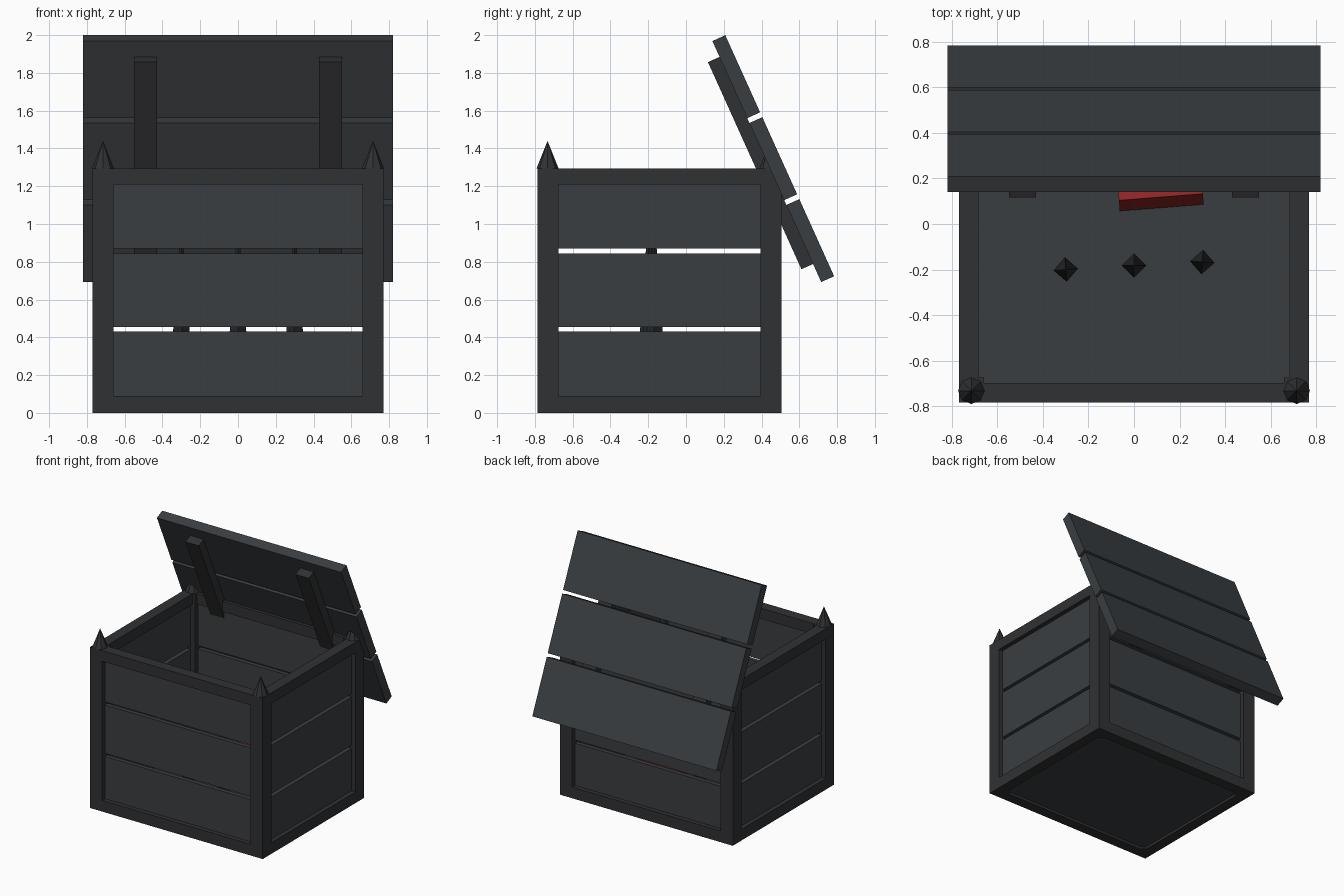
import bpy, bmesh
from math import radians
from mathutils import Matrix, Vector

if "Cube" in bpy.data.objects:
    bpy.data.objects.remove(bpy.data.objects["Cube"])


def material(name, rgb):
    m = bpy.data.materials.new(name)
    m.diffuse_color = (*rgb, 1)
    m.use_nodes = True
    m.node_tree.nodes["Principled BSDF"].inputs["Base Color"].default_value = m.diffuse_color
    return m


FRAME = material("dark_frame", (0.03, 0.031, 0.034))
PLANK = material("slate_plank", (0.042, 0.048, 0.053))
IRON = material("black_iron", (0.02, 0.021, 0.023))
RED = material("red_cover", (0.3, 0.02, 0.02))


def add(name, bm, mat, matrix=Matrix()):
    me = bpy.data.meshes.new(name)
    bm.to_mesh(me)
    bm.free()
    me.materials.append(mat)
    ob = bpy.data.objects.new(name, me)
    ob.matrix_world = matrix
    bpy.context.collection.objects.link(ob)
    return ob


def box(name, x, y, z, mat, matrix=Matrix()):
    """Box from (min, max) pairs along each axis."""
    bm = bmesh.new()
    bmesh.ops.create_cube(bm, size=1)
    for v in bm.verts:
        v.co = Vector([(a + b) / 2 + c * (b - a) for (a, b), c in zip((x, y, z), v.co)])
    return add(name, bm, mat, matrix)


def cone(name, sides, r1, r2, z0, z1, mat, matrix):
    bm = bmesh.new()
    bmesh.ops.create_cone(bm, cap_ends=True, segments=sides, radius1=r1, radius2=r2,
                          depth=z1 - z0, matrix=Matrix.Translation((0, 0, (z0 + z1) / 2)))
    return add(name, bm, mat, matrix)


X, Y0, Y1, H = 0.77, -0.785, 0.505, 1.295   # crate outer limits
P, T = 0.11, 0.087                          # post width, rail thickness
R, K = 0.035, 0.035                         # plank recess and thickness
rows = [(0.09, 0.43), (0.455, 0.845), (0.87, 1.21)]

# corner posts with octagonal spikes
for sx in (-1, 1):
    for y in (Y0 + P / 2, Y1 - P / 2):
        cx = sx * (X - P / 2)
        box("corner_post", (cx - P / 2, cx + P / 2), (y - P / 2, y + P / 2), (0, H), FRAME)
        cone("corner_spike", 8, 0.058, 0, H, 1.44, FRAME, Matrix.Translation((cx, y - 0.003, 0)))

# rails and plank walls
for z in ((0, 0.09), (1.21, H)):
    for y in ((Y0, Y0 + T), (Y1 - T, Y1)):
        box("long_rail", (P - X, X - P), y, z, FRAME)
    for x in ((-X, T - X), (X - T, X)):
        box("side_rail", x, (Y0 + P, Y1 - P), z, FRAME)
for z in rows:
    for y in ((Y0 + R, Y0 + R + K), (Y1 - R - K, Y1 - R)):
        box("long_plank", (P - X, X - P), y, z, PLANK)
    for x in ((-X + R, -X + R + K), (X - R - K, X - R)):
        box("side_plank", x, (Y0 + P, Y1 - P), z, PLANK)

# floor
box("floor", (T - X, X - T), (Y0 + T, Y1 - T), (0.02, 0.08), PLANK)

# tilted lid: three planks and two battens
lid = Matrix.Translation((0, 0.462, 1.346)) @ Matrix.Rotation(radians(24.3), 4, "X")
for c in (-0.476, 0, 0.476):
    box("lid_plank", (-0.82, 0.82), (-0.0375, 0.0375), (c - 0.224, c + 0.224), PLANK, lid)
for s in (-1, 1):
    box("lid_batten", (s * 0.49 - 0.06, s * 0.49 + 0.06), (-0.105, -0.0375), (-0.595, 0.608), FRAME, lid)

# stakes inside
for x, y, turn in ((-0.3, -0.2, 4), (0, -0.182, 0), (0.3, -0.167, -4)):
    m = Matrix.Translation((x, y, 0)) @ Matrix.Rotation(radians(turn), 4, "Z")
    cone("stake_shaft", 4, 0.054, 0.054, 0.08, 0.29, IRON, m)
    cone("stake_tip", 4, 0.054, 0.004, 0.29, 0.98, IRON, m)

# red book leaning back
book = (Matrix.Translation((0.122, 0.07, 0.085)) @ Matrix.Rotation(radians(4.5), 4, "Z")
        @ Matrix.Rotation(radians(-9), 4, "X"))
box("red_book", (-0.185, 0.185), (0, 0.09), (0.01, 0.31), RED, book)
